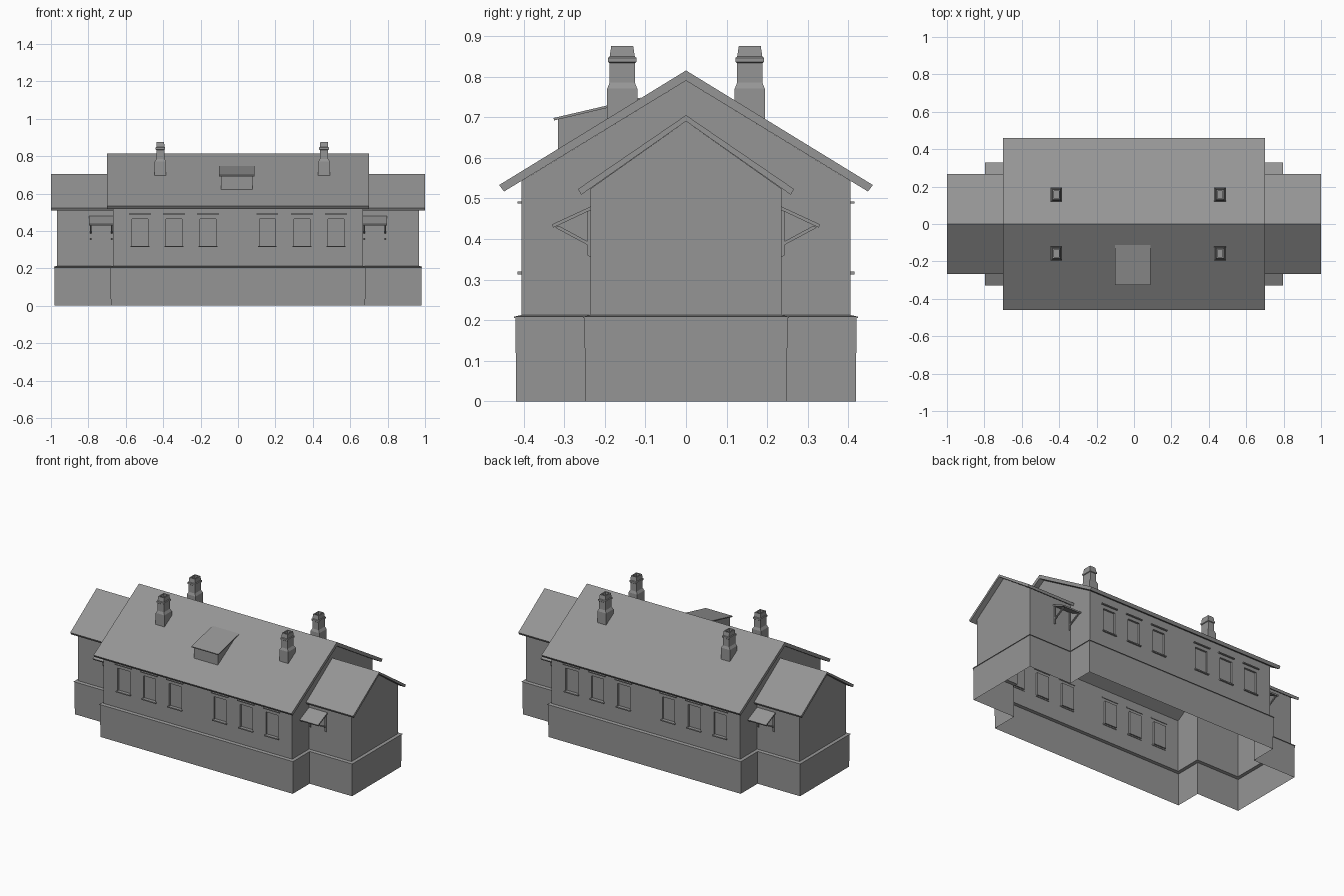
import bpy, bmesh
from mathutils import Vector

cube = bpy.data.objects.get("Cube")
if cube:
    bpy.data.objects.remove(cube, do_unlink=True)

GREY = (0.3, 0.3, 0.3, 1)
mat = bpy.data.materials.new("plain grey")
mat.use_nodes = True
mat.diffuse_color = GREY
mat.node_tree.nodes["Principled BSDF"].inputs["Base Color"].default_value = GREY


def finish(name, bm, recalc=True):
    if recalc:
        bmesh.ops.recalc_face_normals(bm, faces=bm.faces)
    mesh = bpy.data.meshes.new(name)
    bm.to_mesh(mesh)
    bm.free()
    mesh.materials.append(mat)
    obj = bpy.data.objects.new(name, mesh)
    bpy.context.collection.objects.link(obj)
    return obj


def sheet(bm, points, outward):
    """One face, turned so that it looks along the outward vector."""
    f = bm.faces.new([bm.verts.new(p) for p in points])
    f.normal_update()
    if f.normal.dot(Vector(outward)) < 0:
        f.normal_flip()


def prism_x(name, profile, x0, x1):
    """Solid with a (y, z) profile, running along x."""
    bm = bmesh.new()
    a, b = [[bm.verts.new((x, y, z)) for y, z in profile] for x in (x0, x1)]
    bm.faces.new(a)
    bm.faces.new(b)
    n = len(a)
    for i in range(n):
        j = (i + 1) % n
        bm.faces.new((a[i], a[j], b[j], b[i]))
    return finish(name, bm)


def box(name, x0, x1, y0, y1, z0, z1):
    return prism_x(name, [(y0, z0), (y1, z0), (y1, z1), (y0, z1)], x0, x1)


# Main dimensions: half sizes of the hall (HX, HY) and of the end wings (WX, WY)
HX, HY, WX, WY = 0.667, 0.405, 0.967, 0.235
WALL_Z, EAVE, RIDGE = 0.213, 0.543, 0.79
WING_EAVE, WING_RIDGE = 0.524, 0.69
SIDES = (-1, 1)


# Plinth: open ring following the outline, with a sloped ledge
def outline(d):
    hx, hy, wx, wy = HX + d, HY + d, WX + d, WY + d
    quarter = [(wx, wy), (hx, wy), (hx, hy)]
    pts = quarter + [(-x, y) for x, y in reversed(quarter)]
    return pts + [(-x, -y) for x, y in pts]


bm = bmesh.new()
rings = [[bm.verts.new((x, y, z)) for x, y in outline(d)]
         for d, z in [(0.013, 0), (0.015, 0.205), (0.018, 0.206), (0.018, 0.209), (0, WALL_Z)]]
for low, high in zip(rings, rings[1:]):
    for i in range(len(low)):
        j = (i + 1) % len(low)
        bm.faces.new((low[i], low[j], high[j], high[i]))
finish("plinth", bm, recalc=False)

# Long walls with recessed windows
WINDOWS = (-0.524, -0.342, -0.16, 0.157, 0.342, 0.524)
HALF, SILL, HEAD, DEPTH = 0.043, 0.32, 0.465, 0.012
xs = [-HX] + [c + e for c in WINDOWS for e in (-HALF, HALF)] + [HX]
for s, side in zip(SIDES, ("front", "back")):
    bm = bmesh.new()
    y, yi, out = s * HY, s * (HY - DEPTH), (0, s, 0)
    for z0, z1 in ((WALL_Z, SILL), (HEAD, EAVE)):
        sheet(bm, [(-HX, y, z0), (HX, y, z0), (HX, y, z1), (-HX, y, z1)], out)
    for i, (x0, x1) in enumerate(zip(xs, xs[1:])):
        d = yi if i % 2 else y
        sheet(bm, [(x0, d, SILL), (x1, d, SILL), (x1, d, HEAD), (x0, d, HEAD)], out)
        if i % 2:
            for x, n in ((x0, 1), (x1, -1)):
                sheet(bm, [(x, y, SILL), (x, yi, SILL), (x, yi, HEAD), (x, y, HEAD)], (n, 0, 0))
            for z, n in ((SILL, 1), (HEAD, -1)):
                sheet(bm, [(x0, y, z), (x1, y, z), (x1, yi, z), (x0, yi, z)], (0, 0, n))
    bmesh.ops.remove_doubles(bm, verts=bm.verts, dist=0.0001)
    finish(side + "_wall", bm, recalc=False)

    # Sills and lintels
    ya, yb = sorted((s * (HY - 0.004), s * (HY + 0.01)))
    for c in WINDOWS:
        box(side + "_window_sill", c - 0.05, c + 0.05, ya, yb, 0.313, 0.32)
        box(side + "_window_lintel", c - 0.058, c + 0.058, ya, yb, 0.487, 0.493)

# Gable walls: hall ends open into the wings
for s, side in zip(SIDES, ("right", "left")):
    bm = bmesh.new()
    wing = [(-WY, WALL_Z), (-WY, WING_EAVE), (0, WING_RIDGE), (WY, WING_EAVE), (WY, WALL_Z)]
    hall = [(HY, WALL_Z), (HY, EAVE), (0, RIDGE), (-HY, EAVE), (-HY, WALL_Z)]
    sheet(bm, [(s * HX, y, z) for y, z in wing + hall], (s, 0, 0))
    sheet(bm, [(s * WX, y, z) for y, z in wing], (s, 0, 0))
    for t in SIDES:
        sheet(bm, [(s * HX, t * WY, WALL_Z), (s * WX, t * WY, WALL_Z),
                   (s * WX, t * WY, WING_EAVE), (s * HX, t * WY, WING_EAVE)], (0, t, 0))
    finish(side + "_wing_walls", bm, recalc=False)


# Gabled roofs
def roof(name, top, outer, lower, under, x0, x1):
    right = [outer, lower]
    left = [(-y, z) for y, z in reversed(right)]
    prism_x(name, [(0, top)] + right + [(0, under)] + left, x0, x1)


roof("main_roof", 0.815, (0.46, 0.533), (0.448, 0.517), RIDGE, -0.7, 0.7)
for s, side in zip(SIDES, ("right", "left")):
    roof(side + "_wing_roof", 0.705, (0.266, 0.523), (0.258, 0.509), WING_RIDGE,
         *sorted((s * HX, s)))

# Porch canopies with brackets, one on each side of each wing
for s in SIDES:
    for t in SIDES:
        def side_prism(name, profile, x0, x1):
            prism_x(name, [(t * y, z) for y, z in profile], *sorted((s * x0, s * x1)))
        side_prism("porch_canopy", [(WY, 0.48), (0.33, 0.436), (0.327, 0.428), (WY, 0.471)],
                   HX, 0.797)
        for x in (0.672, 0.782):
            side_prism("bracket_post", [(WY, 0.355), (0.242, 0.36), (0.242, 0.47), (WY, 0.47)],
                       x, x + 0.008)
            side_prism("bracket_strut", [(0.24, 0.384), (0.322, 0.428), (0.314, 0.433), (0.24, 0.393)],
                       x, x + 0.008)

# Chimneys: stacked square rings with a hollow top
SHAPE = [(0.031, 0.037, 0.66), (0.031, 0.037, 0.77), (0.022, 0.031, 0.785),
         (0.022, 0.031, 0.833), (0.026, 0.035, 0.836), (0.026, 0.035, 0.846),
         (0.022, 0.031, 0.849), (0.02, 0.027, 0.875), (0.013, 0.02, 0.875), (0.013, 0.02, 0.85)]
for cx in (-0.415, 0.46):
    for cy in (-0.157, 0.157):
        bm = bmesh.new()
        stack = [[bm.verts.new((cx + a * hx, cy + b * hy, z))
                  for a, b in ((-1, -1), (1, -1), (1, 1), (-1, 1))] for hx, hy, z in SHAPE]
        for low, high in zip(stack, stack[1:]):
            for i in range(4):
                j = (i + 1) % 4
                bm.faces.new((low[i], low[j], high[j], high[i]))
        bm.faces.new(stack[-1])
        finish("chimney", bm, recalc=False)

# Dormer on the front slope
prism_x("dormer_body", [(-0.315, 0.62), (-0.315, 0.695), (-0.12, 0.741)], -0.092, 0.078)
prism_x("dormer_roof", [(-0.326, 0.698), (-0.325, 0.692), (-0.12, 0.74), (-0.112, 0.748)], -0.102, 0.088)
